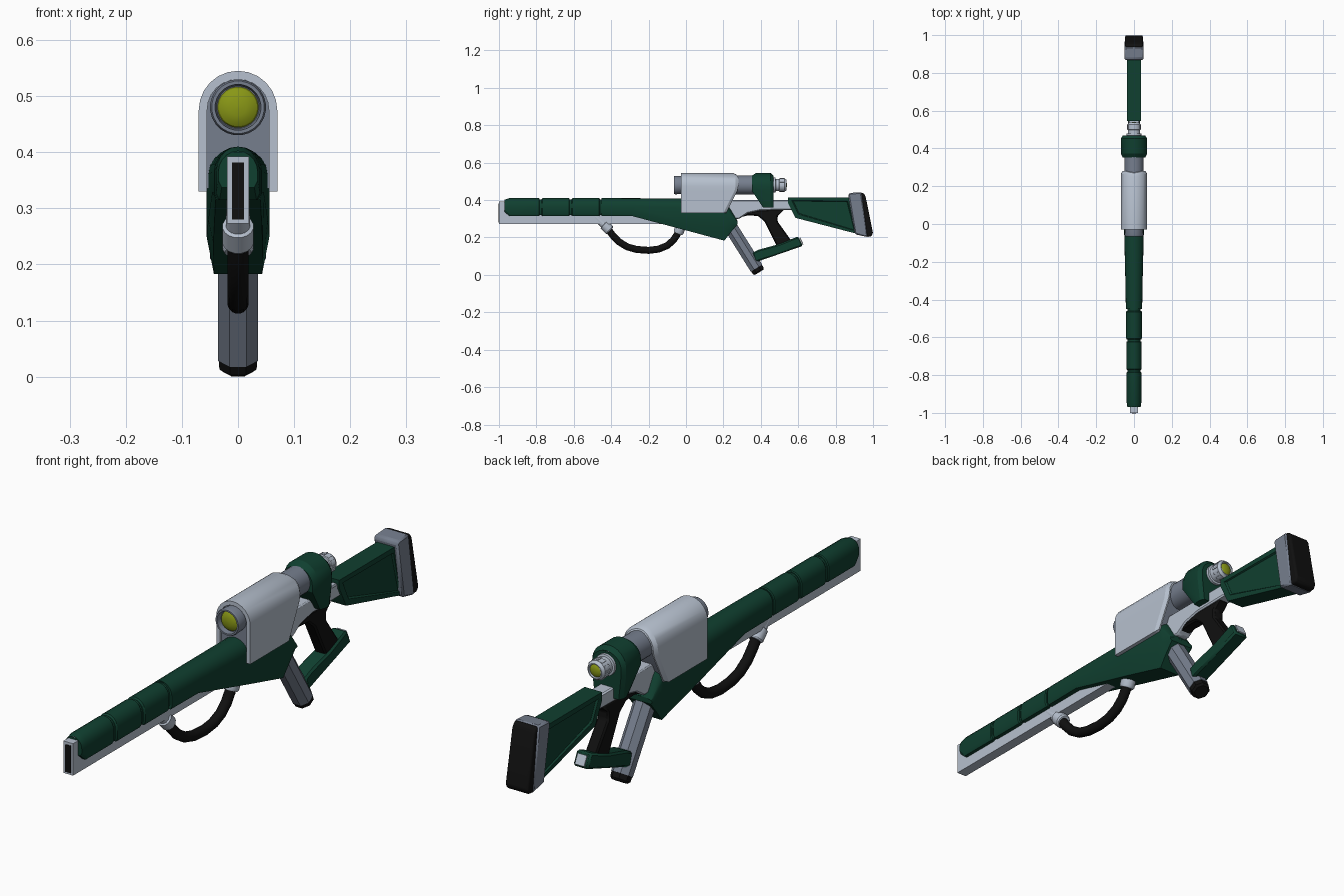
import bpy, bmesh, math
from mathutils import Vector

if "Cube" in bpy.data.objects:
    bpy.data.objects.remove(bpy.data.objects["Cube"])


def material(name, rgb):
    m = bpy.data.materials.new(name)
    m.diffuse_color = (*rgb, 1)
    m.use_nodes = True
    m.node_tree.nodes["Principled BSDF"].inputs["Base Color"].default_value = m.diffuse_color
    return m


GREEN = material("dark green", (0.005, 0.05, 0.029))
LIGHT = material("light grey", (0.47, 0.53, 0.62))
GREY = material("mid grey", (0.18, 0.21, 0.27))
BLACK = material("black", (0.005, 0.005, 0.005))
LENS = material("yellow green", (0.25, 0.31, 0.008))


def finish(bm, name, mat, bevel=0.0, segments=1):
    bmesh.ops.recalc_face_normals(bm, faces=bm.faces)
    me = bpy.data.meshes.new(name)
    bm.to_mesh(me)
    bm.free()
    me.materials.append(mat)
    ob = bpy.data.objects.new(name, me)
    bpy.context.collection.objects.link(ob)
    if bevel:
        b = ob.modifiers.new("bevel", 'BEVEL')
        b.width, b.segments, b.limit_method = bevel, segments, 'ANGLE'
    bpy.ops.object.select_all(action='DESELECT')
    ob.select_set(True)
    bpy.context.view_layer.objects.active = ob
    bpy.ops.object.shade_smooth_by_angle(angle=math.radians(28))
    return ob


def loft(name, rings, mat):
    """Skin mirrored rings; caps are strips joining point i to point n-1-i."""
    bm = bmesh.new()
    vs = [[bm.verts.new(p) for p in r] for r in rings]
    n = len(rings[0])
    for a, b in zip(vs, vs[1:]):
        for i in range(n):
            j = (i + 1) % n
            bm.faces.new((a[i], a[j], b[j], b[i]))
    for r in (vs[0], vs[-1]):
        for i in range(n // 2 - 1):
            bm.faces.new((r[i], r[i + 1], r[n - 2 - i], r[n - 1 - i]))
    return finish(bm, name, mat)


def tube(name, pts, mat, n=24, axis=None):
    """Round section through (y, z, radius) points in the centre plane."""
    rings = []
    for k, (y, z, r) in enumerate(pts):
        a, b = pts[max(k - 1, 0)], pts[min(k + 1, len(pts) - 1)]
        d = Vector(axis or (b[0] - a[0], b[1] - a[1])).normalized()
        ring = []
        for i in range(n):
            t = 2 * math.pi * (i + 0.5) / n
            s = r * math.sin(t)
            ring.append((r * math.cos(t), y - d.y * s, z + d.x * s))
        rings.append(ring)
    return loft(name, rings, mat)


def lathe(name, z, profile, mat, n=24):
    return tube(name, [(y, z, r) for y, r in profile], mat, n, (1, 0))


def prism(name, outline, half, mat, bevel=0.0, inset=None, segments=1):
    """Side outline in (y, z) extruded across x, with optional sunk side panels."""
    bm = bmesh.new()
    l = [bm.verts.new((-half, y, z)) for y, z in outline]
    r = [bm.verts.new((half, y, z)) for y, z in outline]
    sides = [bm.faces.new(l), bm.faces.new(r[::-1])]
    for i in range(len(l)):
        j = (i + 1) % len(l)
        bm.faces.new((l[i], l[j], r[j], r[i]))
    bmesh.ops.recalc_face_normals(bm, faces=bm.faces)
    if inset:
        bmesh.ops.inset_individual(bm, faces=sides, thickness=inset, depth=0)
        bmesh.ops.inset_individual(bm, faces=sides, thickness=0.006, depth=-0.006)
    return finish(bm, name, mat, bevel, segments)


def arch(w, bottom, mid, centre, top, steps=10, foot=None):
    """Upright arch as (x, z), running from the left foot to the right foot."""
    foot = w if foot is None else foot
    pts = [(-foot, bottom), (-w, mid)]
    for i in range(steps + 1):
        t = math.pi * (1 - i / steps)
        pts.append((w * math.cos(t), centre + (top - centre) * math.sin(t)))
    return pts + [(w, mid), (foot, bottom)]


def at_y(section, y):
    return [(x, y(z) if callable(y) else y, z) for x, z in section]


def ramp(*pairs):
    """Piecewise linear y as a function of z."""
    def f(z):
        for (z0, y0), (z1, y1) in zip(pairs, pairs[1:]):
            if z <= z1:
                return y0 + (y1 - y0) * max(0, (z - z0) / (z1 - z0))
        return pairs[-1][1]
    return f


# Barrel rail with a dark muzzle slot
prism("barrel_rail", [(-1, 0.273), (-1, 0.392), (0.1, 0.392), (0.1, 0.273)], 0.02, LIGHT)
prism("muzzle_slot", [(-1.002, 0.28), (-1.002, 0.382), (-0.99, 0.382), (-0.99, 0.28)], 0.011, BLACK)

# Segmented barrel shroud around a slimmer core
def shroud(w, bottom, top):
    return arch(w, bottom, bottom + 0.012, 0.365, top, 10, w - 0.006)

loft("shroud_core", [at_y(shroud(0.035, 0.319, 0.404), y) for y in (-0.95, -0.44)], GREEN)
for k, (a, b) in enumerate([(-0.97, -0.783), (-0.773, -0.622), (-0.612, -0.461)]):
    w = 0.039 + 0.0015 * k
    rings = [at_y(shroud(w - 0.004, 0.319, 0.405), a), at_y(shroud(w, 0.315, 0.41), a + 0.006),
             at_y(shroud(w, 0.315, 0.41), b - 0.004), at_y(shroud(w - 0.003, 0.318, 0.407), b)]
    if k == 0:
        rings[0] = at_y(shroud(w - 0.004, 0.337, 0.402), a)
        rings[1] = at_y(shroud(w, 0.315, 0.41), a + 0.025)
    loft("shroud_segment", rings, GREEN)

# Receiver body: bottom, middle, shoulder and top height at each station
stations = [(-0.451, 0.315, 0.327, 0.365, 0.41, 0.043, 0.038),
            (-0.29, 0.315, 0.328, 0.365, 0.41, 0.046, 0.040),
            (0.0, 0.238, 0.28, 0.36, 0.408, 0.053, 0.044),
            (0.205, 0.183, 0.25, 0.34, 0.40, 0.056, 0.043),
            (0.235, 0.222, 0.27, 0.32, 0.36, 0.056, 0.045),
            (0.275, 0.27, 0.274, 0.28, 0.29, 0.052, 0.046)]
loft("receiver_body", [at_y(arch(w, b, m, s, t, 10, f), y)
                       for y, b, m, s, t, w, f in stations], GREEN)

# Rear frame joining receiver and stock
prism("rear_frame", [(0.1, 0.30), (0.1, 0.40), (0.58, 0.40), (0.58, 0.348), (0.40, 0.345),
                     (0.33, 0.33), (0.285, 0.30)], 0.028, LIGHT, 0.005)

# Scope cover: arched shell with slanted rear edge
rear = ramp((0.33, 0.20), (0.46, 0.265), (0.52, 0.265), (0.546, 0.25))
outer = arch(0.07, 0.33, 0.45, 0.475, 0.545, 12)
trim = arch(0.061, 0.338, 0.45, 0.475, 0.536, 12)
inner = arch(0.055, 0.33, 0.45, 0.475, 0.53, 12)
edge = at_y(inner, lambda z: rear(z) + 0.015)[::-1]
loft("scope_cover", [at_y(outer + inner[::-1], -0.028), at_y(outer, rear) + at_y(inner, rear)[::-1],
                     at_y(trim, lambda z: rear(z) + 0.015) + edge], LIGHT)
core = arch(0.056, 0.335, 0.45, 0.475, 0.531, 12)
loft("scope_core", [at_y(core, -0.018), at_y(core, lambda z: rear(z) + 0.005)], GREY)

# Scope tube, front ring, eyepiece and lenses
Z = 0.48
lathe("scope_front_ring", Z, [(0.0, 0.046), (-0.058, 0.05), (-0.065, 0.047), (-0.065, 0.041),
                              (-0.045, 0.038)], GREY)
dome = [(0.0, 0.037), (0.006, 0.034), (0.011, 0.026), (0.014, 0.015), (0.015, 0.002)]
lathe("front_lens", Z, [(-0.044 - d, r) for d, r in dome], LENS)
lathe("scope_tube", Z, [(0.2, 0.051), (0.40, 0.051)], GREY)
lathe("eyepiece", Z, [(0.45, 0.04), (0.478, 0.04), (0.48, 0.033), (0.498, 0.033), (0.50, 0.036),
                      (0.527, 0.036), (0.532, 0.031), (0.538, 0.029), (0.538, 0.025), (0.53, 0.024)], LIGHT)
lathe("rear_lens", Z, [(0.529 + d * 0.7, r * 0.66) for d, r in dome], LENS)
for i in range(12):
    t = 2 * math.pi * i / 12
    bm = bmesh.new()
    bmesh.ops.create_cube(bm, size=1)
    for v in bm.verts:
        x, y, z = v.co
        x, z = x * 0.007, 0.036 + z * 0.004
        v.co = (x * math.cos(t) + z * math.sin(t), 0.513 + y * 0.026,
                Z - x * math.sin(t) + z * math.cos(t))
    finish(bm, "eyepiece_rib", LIGHT)

# Rear scope mount
mount = arch(0.07, 0.36, 0.45, 0.475, 0.545, 12, 0.058)
small = arch(0.06, 0.36, 0.45, 0.475, 0.53, 12, 0.05)
front = ramp((0.36, 0.412), (0.45, 0.352), (0.55, 0.352))
loft("scope_mount", [at_y(small, front), at_y(mount, lambda z: front(z) + 0.022),
                     at_y(mount, 0.452), at_y(small, 0.468)], GREEN)

# Pistol grip, lower guard bar and its end plate
prism("rear_grip", [(0.28, 0.305), (0.33, 0.335), (0.39, 0.348), (0.525, 0.348), (0.49, 0.315),
                    (0.49, 0.285), (0.565, 0.18), (0.49, 0.145), (0.42, 0.285), (0.385, 0.315),
                    (0.33, 0.318)], 0.024, BLACK, 0.006)
prism("guard_bar", [(0.355, 0.118), (0.39, 0.135), (0.50, 0.165), (0.60, 0.206), (0.625, 0.155),
                    (0.37, 0.067)], 0.031, GREEN, 0.007)
prism("guard_bar_end_plate", [(0.607, 0.197), (0.611, 0.199), (0.628, 0.164), (0.624, 0.162)], 0.019, LIGHT)

# Slanted octagonal front handle with dark foot
tube("front_handle", [(0.235, 0.262, 0.039), (0.377, 0.036, 0.039)], GREY, 8)
tube("handle_foot", [(0.376, 0.038, 0.037), (0.387, 0.02, 0.036), (0.391, 0.0135, 0.028)], BLACK, 8)

# Stock with sunk side panels, butt plate and pad
prism("stock", [(0.545, 0.415), (0.88, 0.415), (0.92, 0.218), (0.585, 0.305), (0.545, 0.385)],
      0.036, GREEN, 0.008, 0.025)
prism("butt_plate", [(0.867, 0.43), (0.877, 0.438), (0.938, 0.442), (0.972, 0.202), (0.903, 0.217)],
      0.05, GREY, 0.01)
prism("butt_pad", [(0.935, 0.441), (0.95, 0.437), (0.96, 0.42), (1.0, 0.222), (0.99, 0.205),
                   (0.965, 0.203)], 0.047, BLACK, 0.01, None, 3)

# Hanging hose with its two sockets
hose = [(-0.42, 0.25), (-0.395, 0.215), (-0.36, 0.178), (-0.315, 0.15), (-0.265, 0.136), (-0.2, 0.131),
        (-0.145, 0.138), (-0.1, 0.157), (-0.068, 0.185), (-0.048, 0.215), (-0.038, 0.24)]
tube("hose", [(y, z, 0.019) for y, z in hose], BLACK, 16)
tube("front_hose_socket", [(-0.50, 0.325, 0.02), (-0.44, 0.27, 0.022), (-0.438, 0.268, 0.028),
                           (-0.41, 0.24, 0.028), (-0.406, 0.236, 0.024)], LIGHT, 16, (0.74, -0.67))
tube("rear_hose_socket", [(-0.02, 0.28, 0.028), (-0.04, 0.228, 0.028), (-0.043, 0.221, 0.024)], LIGHT, 16)
